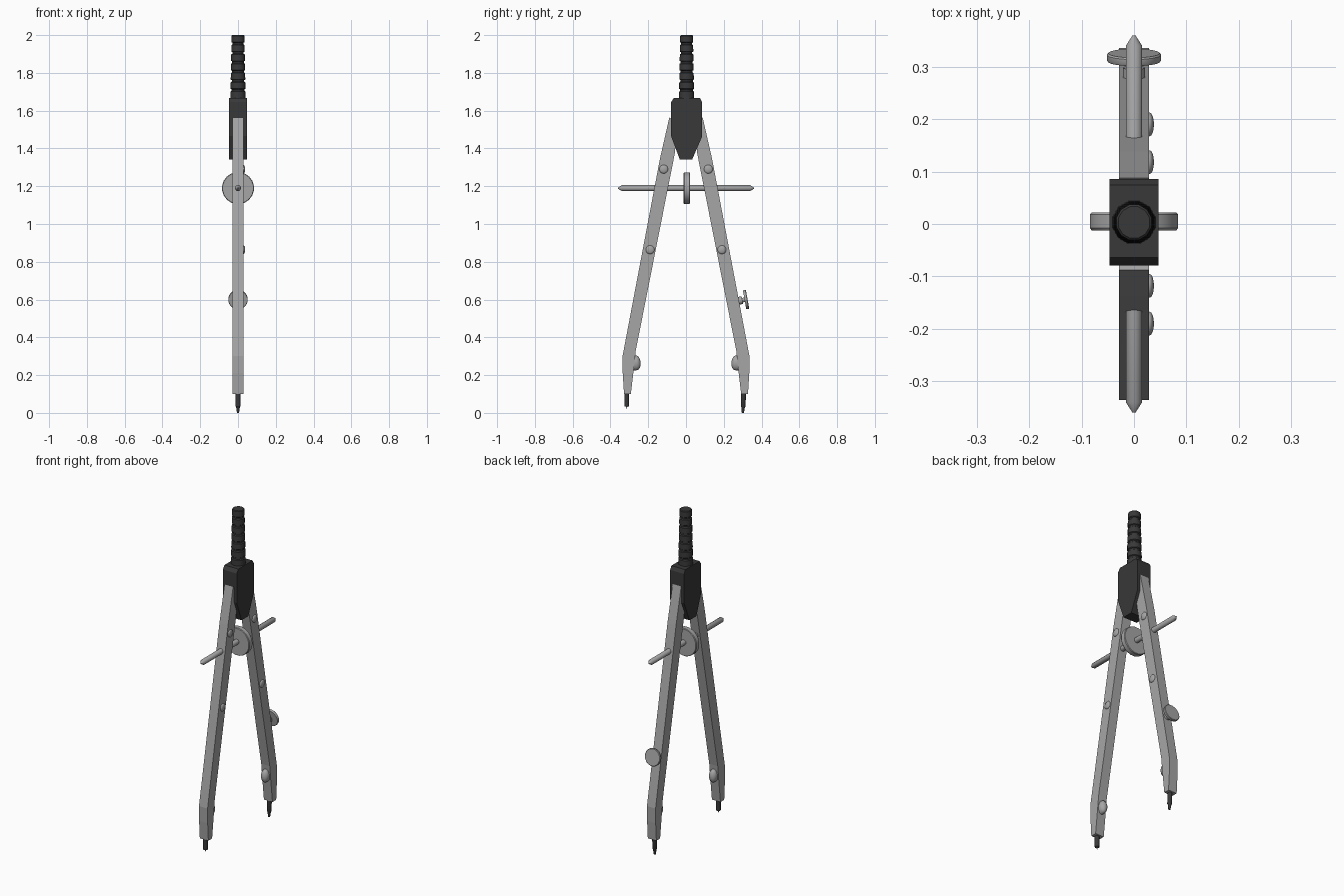
import bpy, bmesh, math
from mathutils import Vector

if "Cube" in bpy.data.objects:
    bpy.data.objects.remove(bpy.data.objects["Cube"])


def material(name, v):
    m = bpy.data.materials.new(name)
    m.diffuse_color = (v, v, v, 1)
    m.use_nodes = True
    m.node_tree.nodes["Principled BSDF"].inputs["Base Color"].default_value = m.diffuse_color
    return m


METAL = material("grey metal", 0.38)
BLACK = material("black plastic", 0.04)


def finish(bm, name, mat, smooth=False):
    bmesh.ops.recalc_face_normals(bm, faces=bm.faces[:])
    me = bpy.data.meshes.new(name)
    bm.to_mesh(me)
    bm.free()
    ob = bpy.data.objects.new(name, me)
    bpy.context.collection.objects.link(ob)
    me.materials.append(mat)
    if smooth:
        bpy.ops.object.select_all(action='DESELECT')
        ob.select_set(True)
        bpy.context.view_layer.objects.active = ob
        bpy.ops.object.shade_smooth_by_angle(angle=math.radians(35))
    return ob


def prism(name, outline, half, mat):
    """Extrude a (y, z) outline along x, from -half to half."""
    bm = bmesh.new()
    a = [bm.verts.new((-half, y, z)) for y, z in outline]
    b = [bm.verts.new((half, y, z)) for y, z in outline]
    bm.faces.new(a)
    bm.faces.new(b[::-1])
    n = len(outline)
    for i in range(n):
        j = (i + 1) % n
        bm.faces.new((a[i], a[j], b[j], b[i]))
    return finish(bm, name, mat)


def lathe(name, profile, origin, axis, mat, sides=16, smooth=True, flat=1.0):
    """Turn (radius, height) points round an axis; flat squashes along x."""
    bm = bmesh.new()
    q = Vector((0, 0, 1)).rotation_difference(Vector(axis).normalized())
    o = Vector(origin)
    rings = []
    for r, h in profile:
        ring = []
        for k in range(sides):
            t = 2 * math.pi * (k + 0.5) / sides
            p = q @ Vector((r * math.cos(t), r * math.sin(t), h))
            ring.append(bm.verts.new(o + Vector((p.x * flat, p.y, p.z))))
        rings.append(ring)
    for lo, hi in zip(rings, rings[1:]):
        for k in range(sides):
            j = (k + 1) % sides
            bm.faces.new((lo[k], lo[j], hi[j], hi[k]))
    bm.faces.new(rings[0][::-1])
    bm.faces.new(rings[-1])
    return finish(bm, name, mat, smooth)


def dome(r, h, base):
    pts = [(r, -base), (r, 0)]
    return pts + [(r * math.cos(a), h * math.sin(a)) for a in (0.4, 0.8, 1.2, 1.5)]


# ribbed handle
ribs, z0, z1 = 7, 1.655, 2.0
step = (z1 - z0) / ribs
profile = []
for i in range(ribs):
    z = z0 + i * step
    r = 0.042 - 0.006 * i / (ribs - 1)
    profile += [(r - 0.006, z), (r - 0.006, z + 0.008), (r, z + 0.012), (r - 0.001, z + step - 0.004)]
profile += [(0.031, z1)]
lathe("handle", profile, (0, 0.003, 0), (0, 0, 1), BLACK, 12)

# head block with tapered bottom
prism("head", [(-0.064, 1.667), (0.074, 1.667), (0.086, 1.645), (0.086, 1.465),
               (0.033, 1.342), (-0.033, 1.342), (-0.079, 1.465), (-0.079, 1.645)],
      0.047, BLACK)

# legs, screws and knobs on both sides
leg_outline = [(0.088, 1.565), (0.138, 1.345), (0.336, 0.30), (0.335, 0.21), (0.328, 0.10),
               (0.292, 0.10), (0.272, 0.27), (0.266, 0.33), (0.060, 1.37), (0.045, 1.52)]
for s, side in ((-1, "front"), (1, "back")):
    prism(side + "_leg", [(s * y, z) for y, z in leg_outline], 0.029, METAL)
    for i, (y, z) in enumerate([(0.118, 1.29), (0.19, 0.864)]):
        lathe(f"{side}_screw_{i + 1}", dome(0.023, 0.008, 0.01), (0.030, s * y, z), (1, 0, 0), METAL)
    # clamp knob on the inner face near the foot
    lathe(side + "_clamp_knob", dome(0.04, 0.022, 0.02), (0, s * 0.262, 0.265),
          (0, -s, 0.08), METAL, flat=0.6)

# threaded cross rod with pointed ends, and its wheel
lathe("cross_rod", [(0.003, -0.36), (0.016, -0.34), (0.016, 0.34), (0.003, 0.36)],
      (0, 0, 1.19), (0, 1, 0), METAL)
lathe("adjusting_wheel", [(0.082, -0.017), (0.085, -0.013), (0.085, 0.013), (0.082, 0.017)],
      (0, 0.005, 1.19), (0, 1, 0), METAL, 20)

# thumb screw on the back leg
lathe("thumb_screw", [(0.021, -0.05), (0.021, -0.018), (0.012, -0.018), (0.012, -0.006),
                      (0.050, -0.006), (0.052, -0.003), (0.052, 0.007), (0.049, 0.010)],
      (0, 0.316, 0.60), (0, 1, 0.18), METAL, 20)

# needle holder, needle and lead holder
lathe("needle_holder", [(0.013, 0), (0.013, 0.085)], (0, -0.314, 0.035), (0, 0, 1), BLACK, 12)
lathe("needle", [(0.001, 0), (0.004, 0.015), (0.004, 0.03)], (0, -0.314, 0.02), (0, 0, 1), METAL, 8)
lathe("lead_holder", [(0.006, 0), (0.010, 0.03), (0.013, 0.035), (0.013, 0.12)],
      (0, 0.301, 0.0), (0, 0.04, 1), BLACK, 12)
